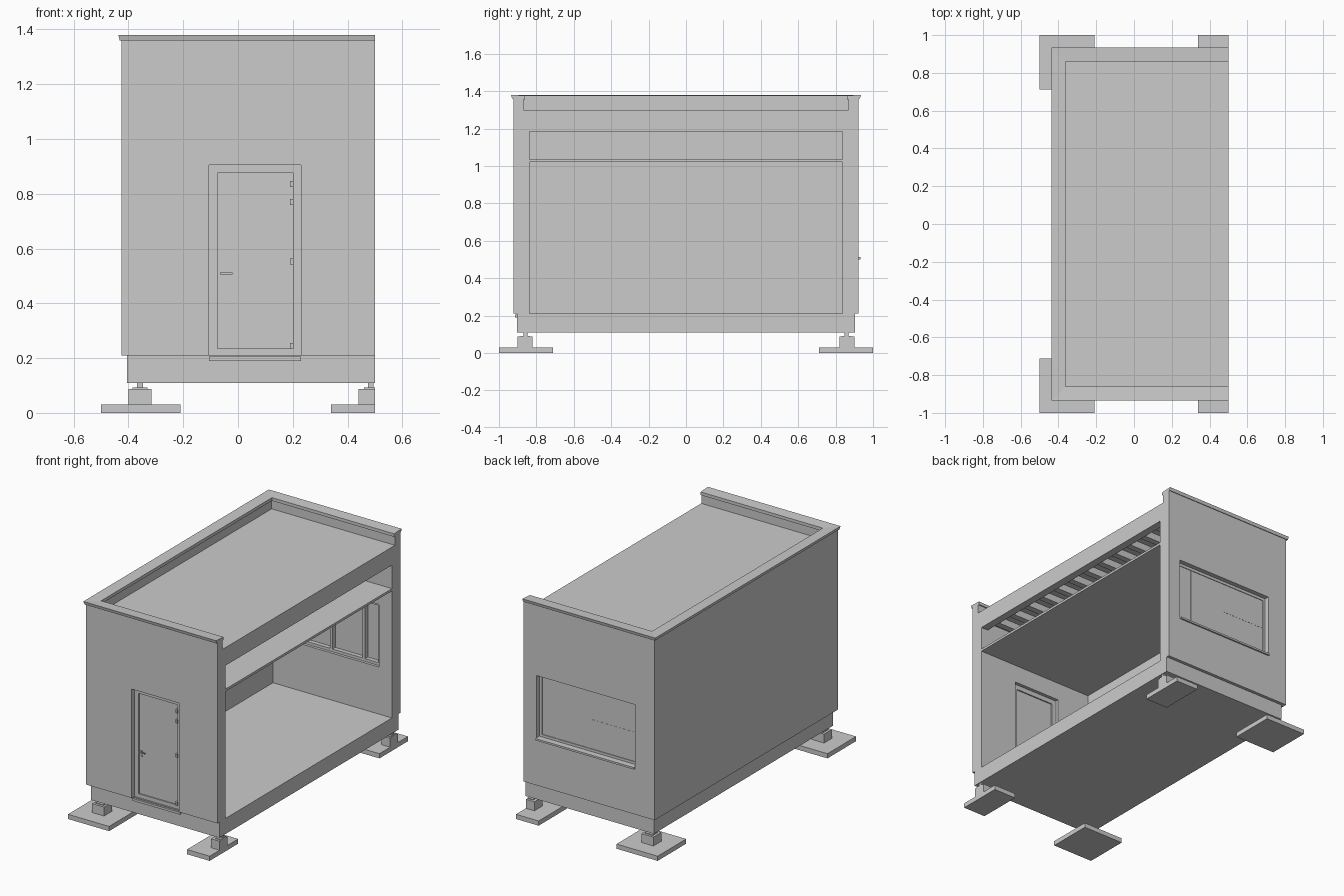
import bpy, bmesh
from mathutils import Matrix, Vector

if "Cube" in bpy.data.objects:
    bpy.data.objects.remove(bpy.data.objects["Cube"])


def finish(name, bm):
    bmesh.ops.recalc_face_normals(bm, faces=bm.faces)
    me = bpy.data.meshes.new(name)
    bm.to_mesh(me)
    bm.free()
    ob = bpy.data.objects.new(name, me)
    bpy.context.collection.objects.link(ob)
    return ob


def boxes(name, *ranges):
    """One object made of boxes given as (x0, x1, y0, y1, z0, z1)."""
    bm = bmesh.new()
    for x0, x1, y0, y1, z0, z1 in ranges:
        m = Matrix.Translation(((x0 + x1) / 2, (y0 + y1) / 2, (z0 + z1) / 2))
        m = m @ Matrix.Diagonal((x1 - x0, y1 - y0, z1 - z0, 1))
        bmesh.ops.create_cube(bm, size=1, matrix=m)
    return finish(name, bm)


def ring(x0, x1, y0, y1, z0, z1, w):
    """Four bars of width w around a rectangular opening in an xz plane."""
    return [(x0, x0 + w, y0, y1, z0, z1), (x1 - w, x1, y0, y1, z0, z1),
            (x0 + w, x1 - w, y0, y1, z0, z0 + w), (x0 + w, x1 - w, y0, y1, z1 - w, z1)]


def u_sweep(name, profile):
    """Sweep a (inward depth, z) profile round the three walls, open at x = 0.5."""
    bm = bmesh.new()
    rows = []
    for sx, sy in ((1, -1), (-1, -1), (-1, 1), (1, 1)):
        rows.append([bm.verts.new((CUT if sx > 0 else -0.425 + d, sy * (0.923 - d), z))
                     for d, z in profile])
    n = len(profile)
    for a, b in zip(rows, rows[1:]):
        for i in range(n):
            j = (i + 1) % n
            bm.faces.new((a[i], a[j], b[j], b[i]))
    bm.faces.new(rows[0])
    bm.faces.new(rows[-1])
    return finish(name, bm)


def cut(ob, rng):
    cutter = boxes("opening_cutter", rng)
    cutter.hide_render = True
    mod = ob.modifiers.new("opening", 'BOOLEAN')
    mod.operation, mod.solver, mod.object = 'DIFFERENCE', 'EXACT', cutter
    bpy.context.view_layer.objects.active = ob
    bpy.ops.object.modifier_apply(modifier=mod.name)
    bpy.data.objects.remove(cutter)


CUT = 0.5  # plane where the building is sliced open

# Footings: pad, pedestal, bearing plate and pin at each corner
for side, s in (("front", -1), ("back", 1)):
    for end, pad, ped, plate, pin in (
            ("left", (-0.5, -0.21), (-0.40, -0.315), (-0.385, -0.33), (-0.368, -0.347)),
            ("right", (0.34, CUT), (0.44, CUT), (0.46, CUT), (0.475, 0.495))):
        parts = []
        for xs, (ya, yb), (za, zb) in ((pad, (0.712, 1.0), (0, 0.03)),
                                       (ped, (0.82, 0.90), (0.03, 0.087)),
                                       (plate, (0.835, 0.885), (0.087, 0.092)),
                                       (pin, (0.848, 0.868), (0.092, 0.112))):
            parts.append((*xs, *sorted((s * ya, s * yb)), za, zb))
        boxes(f"{side}_{end}_footing", *parts)

# Floor slab
boxes("floor_slab", (-0.405, CUT, -0.903, 0.903, 0.11, 0.21))

# Walls with parapet, then door and window openings
walls = u_sweep("walls", [(0, 0.21), (0, 1.362), (0.055, 1.362), (0.055, 1.235),
                          (0.085, 1.235), (0.085, 0.21)])
DX0, DX1, DZ1 = -0.105, 0.23, 0.905
WX0, WX1, WZ0, WZ1 = -0.285, 0.41, 0.51, 0.91
cut(walls, (DX0, DX1, -1.0, -0.7, 0.15, DZ1))
cut(walls, (WX0, WX1, 0.7, 1.0, WZ0, WZ1))

# Coping on the parapet, with thin drip edges
u_sweep("coping", [(-0.007, 1.36), (-0.012, 1.38), (0.062, 1.376), (0.062, 1.356),
                   (0.055, 1.356), (0.055, 1.362), (0, 1.362)])

# Roof deck, joists and edge beam with bottom flange
boxes("roof_deck", (-0.37, CUT, -0.868, 0.868, 1.235, 1.30))
boxes("roof_joists", *[(-0.34, 0.47, y - 0.02, y + 0.02, 1.19, 1.235)
                       for y in [-0.754 + 0.137 * i for i in range(12)]])
boxes("edge_beam", (0.47, CUT, -0.848, 0.848, 1.195, 1.235),
      (0.45, CUT, -0.84, 0.84, 1.185, 1.195))

# Ceiling panel
boxes("ceiling_panel", (-0.34, CUT, -0.838, 0.838, 1.02, 1.035))

# Door: frame, leaf, threshold, hinges and lever handles
boxes("door_frame", *ring(DX0, DX1, -0.895, -0.86, 0.205, DZ1, 0.03))
boxes("door_leaf", (DX0 + 0.03, DX1 - 0.03, -0.888, -0.868, 0.23, DZ1 - 0.03))
boxes("door_threshold", (DX0, DX1, -0.915, -0.838, 0.19, 0.205))
boxes("door_hinges", *[(0.19, 0.202, -0.902, -0.887, z - 0.011, z + 0.011)
                       for z in (0.835, 0.77, 0.552, 0.245)])
for name, ya, yb in (("outer", -0.912, -0.906), ("inner", -0.85, -0.844)):
    boxes(f"{name}_door_handle", (-0.065, -0.02, ya, yb, 0.506, 0.513),
          (-0.062, -0.052, min(ya, -0.87), max(yb, -0.886), 0.506, 0.513),
          ) if name == "inner" else boxes(
        f"{name}_door_handle", (-0.065, -0.02, ya, yb, 0.506, 0.513),
        (-0.062, -0.052, yb, -0.886, 0.506, 0.513), (-0.062, -0.052, -0.892, -0.886, 0.475, 0.485))

# Window: outer frame, mullions, transom, glass and outside sill
WF0, WF1 = 0.855, 0.893
boxes("window_frame", *ring(WX0, WX1, WF0, WF1, WZ0, WZ1, 0.018),
      *[(x - 0.009, x + 0.009, WF0, WF1 - 0.003, WZ0 + 0.018, WZ1 - 0.018) for x in (0.06, 0.29)],
      (WX0 + 0.018, 0.051, WF0, WF1 - 0.003, 0.70, 0.715))
boxes("window_glass", (WX0 + 0.01, WX1 - 0.01, 0.882, 0.889, WZ0 + 0.01, WZ1 - 0.01))
boxes("window_sill", (WX0, WX1, 0.86, 0.933, 0.50, 0.512))
